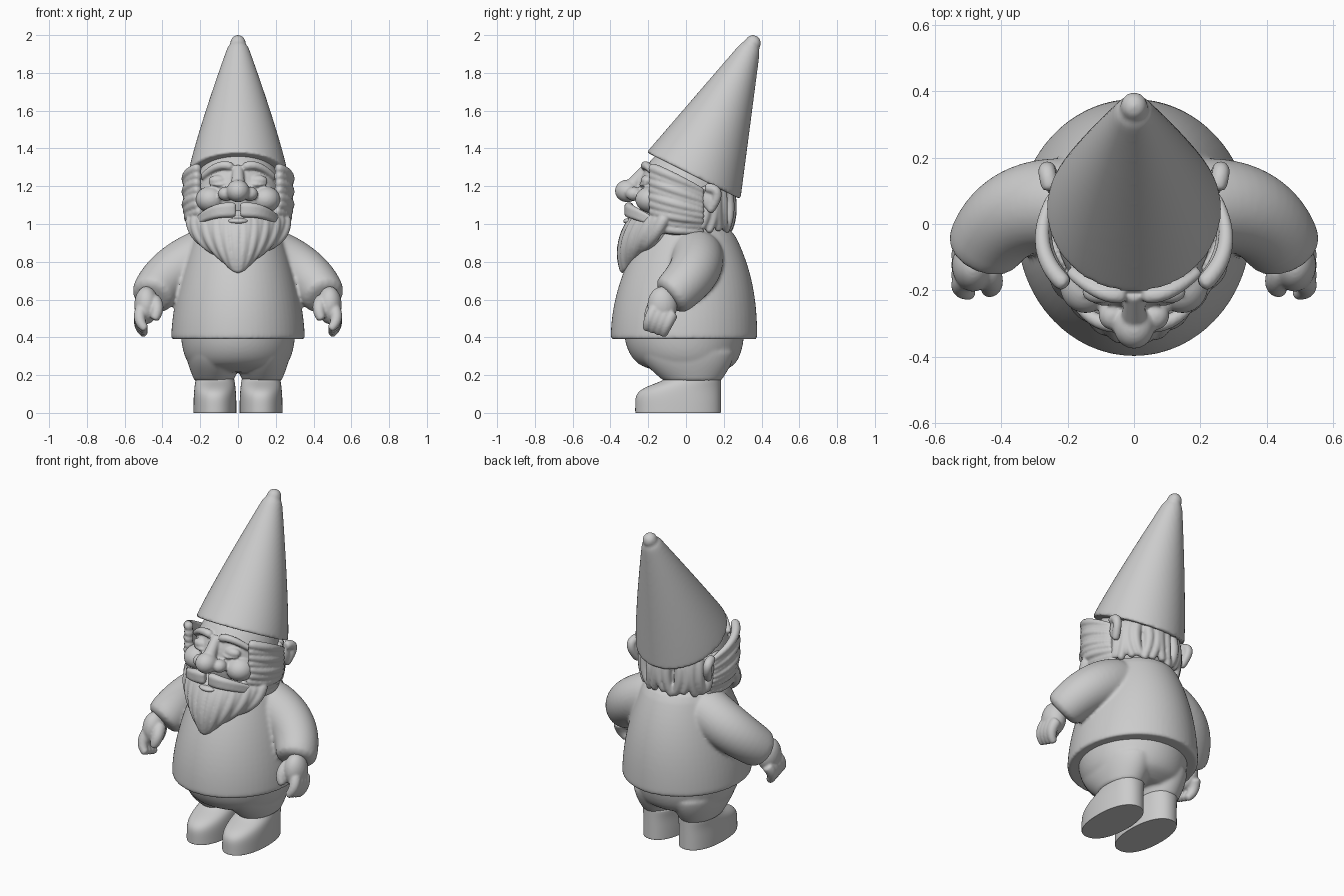
import bpy, bmesh
from math import sin, cos, pi, copysign
from mathutils import Vector, Matrix

default_cube = bpy.data.objects.get("Cube")
if default_cube:
    bpy.data.objects.remove(default_cube)

grey = bpy.data.materials.new("plain grey")
grey.use_nodes = True
grey.diffuse_color = (0.6, 0.6, 0.6, 1)
grey.node_tree.nodes["Principled BSDF"].inputs["Base Color"].default_value = grey.diffuse_color


def mix(start, end, amount):
    return start + (end - start) * amount


def skin(mesh, rings):
    """Bridge a list of point rings and cap both ends."""
    loops = [[mesh.verts.new(point) for point in ring] for ring in rings]
    faces = [mesh.faces.new(loops[0]), mesh.faces.new(loops[-1])]
    for lower, upper in zip(loops, loops[1:]):
        for i in range(len(lower)):
            faces.append(mesh.faces.new((lower[i - 1], lower[i], upper[i], upper[i - 1])))
    bmesh.ops.recalc_face_normals(mesh, faces=faces)


def circle(center, across, along, power=1.0, sides=32):
    def squared(value):
        return copysign(abs(value) ** power, value)
    angles = [2 * pi * i / sides for i in range(sides)]
    return [center + across * squared(cos(angle)) + along * squared(sin(angle)) for angle in angles]


def loft(mesh, section, steps=8, center_x=0, power=1.0):
    """The section rule gives front point, back point and half width; the base edge is kept crisp."""
    rings = []
    for step in range(steps + 1):
        front, back, width = section(step / steps)
        front, back = Vector((center_x, *front)), Vector((center_x, *back))
        center, across, along = (front + back) / 2, Vector((width, 0, 0)), (back - front) / 2
        if step == 0:
            rings.append(circle(center, across * 0.95, along * 0.95, power))
            rings.append(circle(center, across * 0.99, along * 0.99, power))
        rings.append(circle(center, across, along, power))
    skin(mesh, rings)


def sweep(mesh, start, bend, end, radius, tip, steps=8):
    """Tapered tube along a bent path."""
    start, bend, end = Vector(start), Vector(bend), Vector(end)
    rings = []
    for step in range(steps + 1):
        t = step / steps
        first, second = start.lerp(bend, t), bend.lerp(end, t)
        across = (second - first).cross(Vector((0, 1, 0.3))).normalized()
        along = (second - first).cross(across).normalized()
        size = mix(radius, tip, t * t)
        rings.append(circle(first.lerp(second, t), across * size, along * size, sides=16))
    skin(mesh, rings)


def ball(mesh, center, size):
    place = Matrix.Translation(center) @ Matrix.Diagonal((*size, 1))
    bmesh.ops.create_uvsphere(mesh, u_segments=24, v_segments=16, radius=1, matrix=place)


def mirror_parts(mesh):
    """Copy everything built so far to the other side."""
    source = mesh.verts[:] + mesh.edges[:] + mesh.faces[:]
    copied = bmesh.ops.duplicate(mesh, geom=source)["geom"]
    for item in copied:
        if isinstance(item, bmesh.types.BMVert):
            item.co.x = -item.co.x
    flipped = [item for item in copied if isinstance(item, bmesh.types.BMFace)]
    bmesh.ops.reverse_faces(mesh, faces=flipped)


def finish(name, parts, voxel=None, softness=3):
    """Make one smooth object, fusing its parts when a voxel size is given."""
    mesh = bpy.data.meshes.new(name)
    parts.to_mesh(mesh)
    parts.free()
    mesh.materials.append(grey)
    mesh.shade_smooth()
    model = bpy.data.objects.new(name, mesh)
    bpy.context.collection.objects.link(model)
    rounding = model.modifiers.new("rounding", "SUBSURF")
    rounding.levels = rounding.render_levels = 1
    if voxel:
        fusing = model.modifiers.new("fusing", "REMESH")
        fusing.mode = "VOXEL"
        fusing.voxel_size = voxel
        fusing.use_smooth_shade = True
        softening = model.modifiers.new("softening", "SMOOTH")
        softening.iterations = softness


# Pointed hat leaning back over a slanted brim, with a rounded tip
def hat_section(t):
    t *= 0.95
    front = mix(-0.21, 0.335, t), mix(1.38, 2.01, t)
    back = mix(0.29, 0.4, t), mix(1.13, 1.98, t)
    return front, back, mix(0.267, 0.034, t ** 1.15)


hat = bmesh.new()
loft(hat, hat_section, steps=16)
ball(hat, (0, 0.354, 1.957), (0.042, 0.044, 0.044))
finish("hat", hat, voxel=0.01, softness=4)


# Tunic flaring to its hem, fused with bent sleeves
def tunic_section(t):
    height = mix(0.39, 1, t)
    front = mix(-0.402, -0.2, t * t)
    back = mix(0.38, 0.23, t ** 2.4)
    return (front, height), (back, height), mix(0.357, 0.21, t ** 1.7)


tunic = bmesh.new()
sweep(tunic, (0.14, 0.05, 0.85), (0.39, 0.1, 0.76), (0.465, -0.1, 0.6), radius=0.145, tip=0.114)
mirror_parts(tunic)
loft(tunic, tunic_section)
finish("tunic", tunic, voxel=0.01, softness=6)

# Hands with thumb and relaxed fingers held together
hands = bmesh.new()
ball(hands, (0.485, -0.125, 0.57), (0.065, 0.08, 0.1))
for finger in range(4):
    knuckle = Vector((0.505, mix(-0.16, -0.13, finger), mix(0.56, 0.55, finger)))
    middle = knuckle + Vector((0.04, -0.04, -0.07))
    sweep(hands, knuckle, middle, knuckle + Vector((-0.02, -0.05, -0.12)), radius=0.034, tip=0.02)
sweep(hands, (0.45, -0.13, 0.6), (0.41, -0.19, 0.56), (0.445, -0.2, 0.49), radius=0.04, tip=0.022)
mirror_parts(hands)
finish("hands", hands, voxel=0.007)


# Trousers with a round seat and short legs
def seat_section(t):
    height, bulge = mix(0.215, 0.45, t), sin(t ** 0.5 * pi / 2)
    front, back = mix(-0.13, -0.33, bulge), mix(0.18, 0.31, bulge)
    return (front, height), (back, height), mix(0.19, 0.305, bulge)


def leg_section(t):
    height, bulge = mix(0.17, 0.34, t), sin(t * pi / 2)
    front, back = mix(-0.12, -0.25, bulge), mix(0.187, 0.26, bulge)
    return (front, height), (back, height), mix(0.104, 0.15, bulge)


trousers = bmesh.new()
loft(trousers, leg_section, center_x=0.127)
mirror_parts(trousers)
loft(trousers, seat_section)
finish("trousers", trousers, voxel=0.01, softness=5)


# Shoes with flat soles, domed toes and short ankles
def shoe_section(t):
    height = 0.19 * t
    front = mix(-0.11, -0.27, (1 - t ** 6) ** 3)
    return (front, height), (0.186, height), mix(0.114, 0.1, t ** 3)


shoes = bmesh.new()
loft(shoes, shoe_section, steps=16, center_x=0.122, power=0.9)
mirror_parts(shoes)
finish("shoes", shoes)

# Face with cheeks, nostrils, closed eyes and worried brows
face = bmesh.new()
ball(face, (0.065, -0.275, 1.16), (0.042, 0.045, 0.038))
ball(face, (0.145, -0.185, 1.13), (0.08, 0.085, 0.07))
ball(face, (0.105, -0.205, 1.23), (0.052, 0.035, 0.03))
sweep(face, (0.06, -0.23, 1.215), (0.1, -0.255, 1.2), (0.155, -0.21, 1.215), radius=0.009, tip=0.006)
sweep(face, (0.03, -0.215, 1.3), (0.1, -0.23, 1.34), (0.2, -0.14, 1.24), radius=0.024, tip=0.015)
mirror_parts(face)
ball(face, (0, -0.01, 1.15), (0.24, 0.25, 0.27))
ball(face, (0, -0.31, 1.175), (0.062, 0.067, 0.06))
sweep(face, (0, -0.2, 1.3), (0, -0.25, 1.25), (0, -0.3, 1.18), radius=0.03, tip=0.045)
ball(face, (0, -0.29, 1.015), (0.06, 0.045, 0.018))
finish("face", face, voxel=0.007)

# Ears with a raised rim
ears = bmesh.new()
sweep(ears, (0.25, 0.1, 1.19), (0.28, 0.22, 1.2), (0.24, 0.12, 1.06), radius=0.028, tip=0.022)
ball(ears, (0.245, 0.125, 1.13), (0.022, 0.04, 0.06))
mirror_parts(ears)
finish("ears", ears, voxel=0.007)

# Moustache of drooping locks
moustache = bmesh.new()
for row in range(3):
    drop = Vector((0, 0, -0.016 * row))
    start, bend, end = Vector((0.01, -0.295, 1.09)), Vector((0.13, -0.34, 1.1)), Vector((0.22, -0.17, 1.03))
    sweep(moustache, start + drop, bend + drop, end + drop, radius=0.026, tip=0.008)
mirror_parts(moustache)
finish("moustache", moustache, voxel=0.007)

# Sideburn locks swept back and down along the jaw
beard = bmesh.new()
for row in range(9):
    height = mix(1.3, 1.262, row)
    tuck = 0.012 * max(0, row - 5)
    wave = 0.008 * (-1) ** row
    start = (0.2 - tuck, -0.19, height)
    bend = (0.325 - tuck + wave, -0.08, height - 0.04)
    end = (0.24 - tuck, 0.1, height + 0.012 * row - 0.13)
    sweep(beard, start, bend, end, radius=0.028, tip=0.014)
ball(beard, (0.19, -0.03, 1.06), (0.08, 0.15, 0.13))
mirror_parts(beard)

# Beard of fanned locks over a solid core
ball(beard, (0, -0.18, 0.95), (0.22, 0.14, 0.14))
lock_count = 19
for lock in range(lock_count):
    spread = mix(-1, 1, lock / (lock_count - 1))
    edge = spread * spread
    wave = 0.012 * (-1) ** lock
    start = (0.25 * spread, mix(-0.26, -0.11, edge), 1.04)
    bend = (0.26 * spread + wave, mix(-0.375, -0.18, edge), 0.9)
    end = (0.07 * spread, mix(-0.335, -0.24, edge), mix(0.725, 0.83, edge) + abs(wave))
    sweep(beard, start, bend, end, radius=0.033, tip=0.012)
finish("beard", beard, voxel=0.007)

# Wavy hair around the back of the head
hair = bmesh.new()
ball(hair, (0, 0.05, 1.08), (0.235, 0.185, 0.12))
for lock in range(lock_count):
    angle = mix(-0.6, 0.6, lock / (lock_count - 1)) * pi
    swirl = 0.16 * (-1) ** (lock // 2)

    def around(turn, radius, height):
        return 1.1 * radius * sin(angle + turn), 0.03 + radius * cos(angle + turn), height

    sweep(hair, around(0, 0.19, 1.2), around(swirl, 0.23, 1.08), around(-swirl / 2, 0.2, 0.97 - 0.01 * (lock % 3)),
          radius=0.033, tip=0.02)
finish("back_hair", hair, voxel=0.008)
